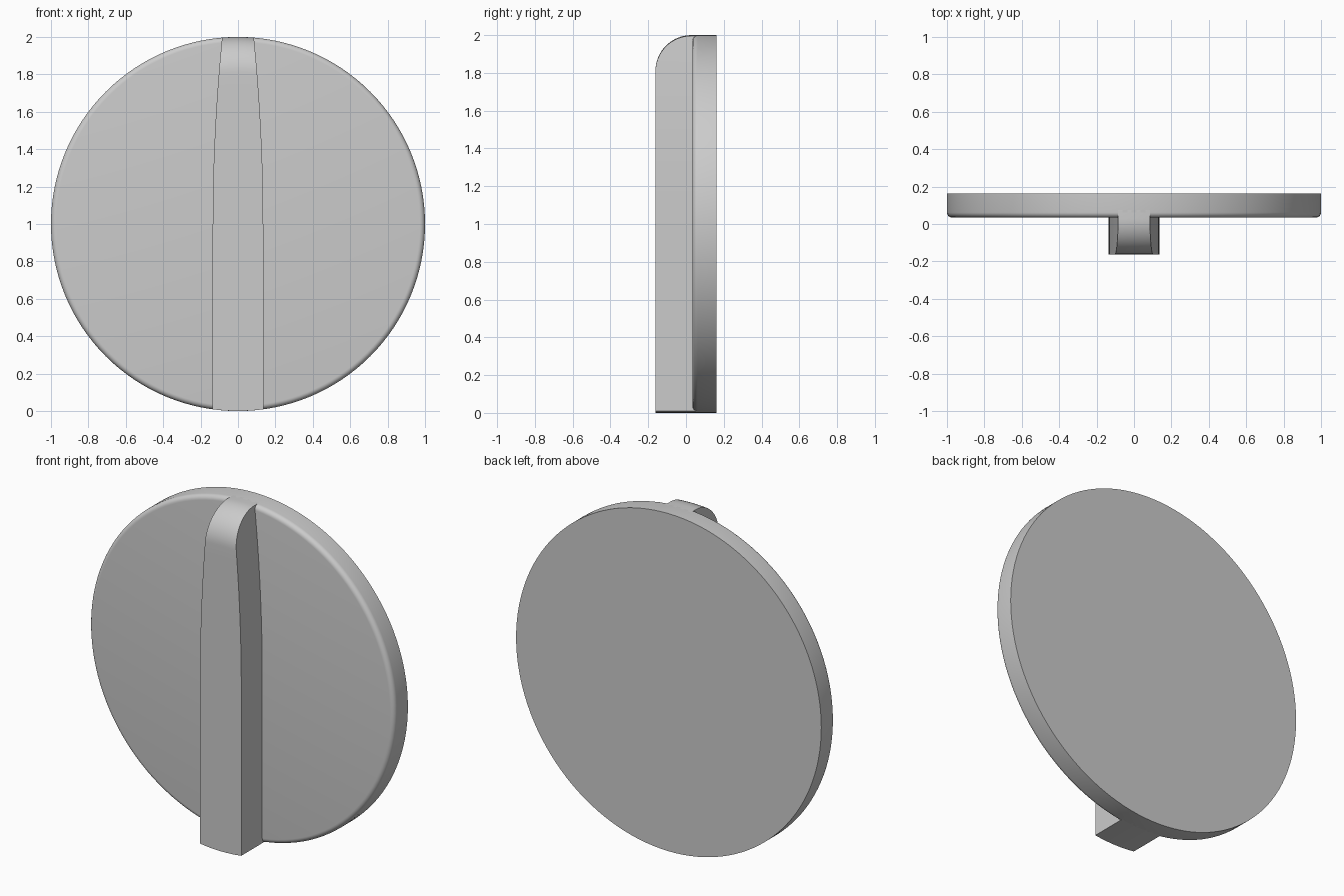
import bpy, bmesh
from math import sin, cos, pi, sqrt

if "Cube" in bpy.data.objects:
    bpy.data.objects.remove(bpy.data.objects["Cube"])

FRONT, FACE, BACK = -0.162, 0.034, 0.162


def finish(bm, name):
    bmesh.ops.recalc_face_normals(bm, faces=bm.faces)
    mesh = bpy.data.meshes.new(name)
    bm.to_mesh(mesh)
    bm.free()
    ob = bpy.data.objects.new(name, mesh)
    bpy.context.collection.objects.link(ob)
    bpy.ops.object.select_all(action='DESELECT')
    ob.select_set(True)
    bpy.context.view_layer.objects.active = ob
    bpy.ops.object.shade_smooth_by_angle(angle=0.6)
    return ob


# Round dial plate: lathed profile with a rounded front rim
bm = bmesh.new()
N, R = 128, 0.028
profile = [(1 - R + R * sin(a), FACE + R - R * cos(a))
           for a in (i * pi / 12 for i in range(7))] + [(1, BACK)]
rings = [[bm.verts.new((r * sin(2 * pi * i / N), y, 1 + r * cos(2 * pi * i / N)))
          for i in range(N)] for r, y in profile]
for a, b in zip(rings, rings[1:]):
    for i in range(N):
        j = (i + 1) % N
        bm.faces.new((a[i], a[j], b[j], b[i]))
bm.faces.new(rings[0])
bm.faces.new(rings[-1])
finish(bm, "dial_plate")

# Grip bar: straight lower half, narrowing upper half, rounded top front,
# with both ends following the plate's rim
bm = bmesh.new()
FILLET = 0.19
stations = [(i / 6, FRONT) for i in range(6)]
stations += [(1 + 0.81 * i / 12, FRONT) for i in range(12)]
stations += [(2 - FILLET + FILLET * sin(a), FRONT + FILLET * (1 - cos(a)))
             for a in (i * pi / 32 for i in range(17))]
COLS, INNER = 8, 0.075
rows = []
for z, y in stations:
    w = 0.135 - 0.05 * max(0, z - 1) ** 2
    xs = [w * (2 * k / COLS - 1) for k in range(COLS + 1)]
    pts = [(x, y) for x in xs] + [(x, INNER) for x in reversed(xs)]
    rows.append([bm.verts.new((x, yy, 1 + (z - 1) * 0.9998 * sqrt(1 - x * x)))
                 for x, yy in pts])
M = len(rows[0])
for a, b in zip(rows, rows[1:]):
    for i in range(M):
        j = (i + 1) % M
        bm.faces.new((a[i], a[j], b[j], b[i]))
for row in (rows[0], rows[-1]):
    for k in range(COLS):
        bm.faces.new((row[k], row[k + 1], row[M - 2 - k], row[M - 1 - k]))
finish(bm, "grip_bar")
